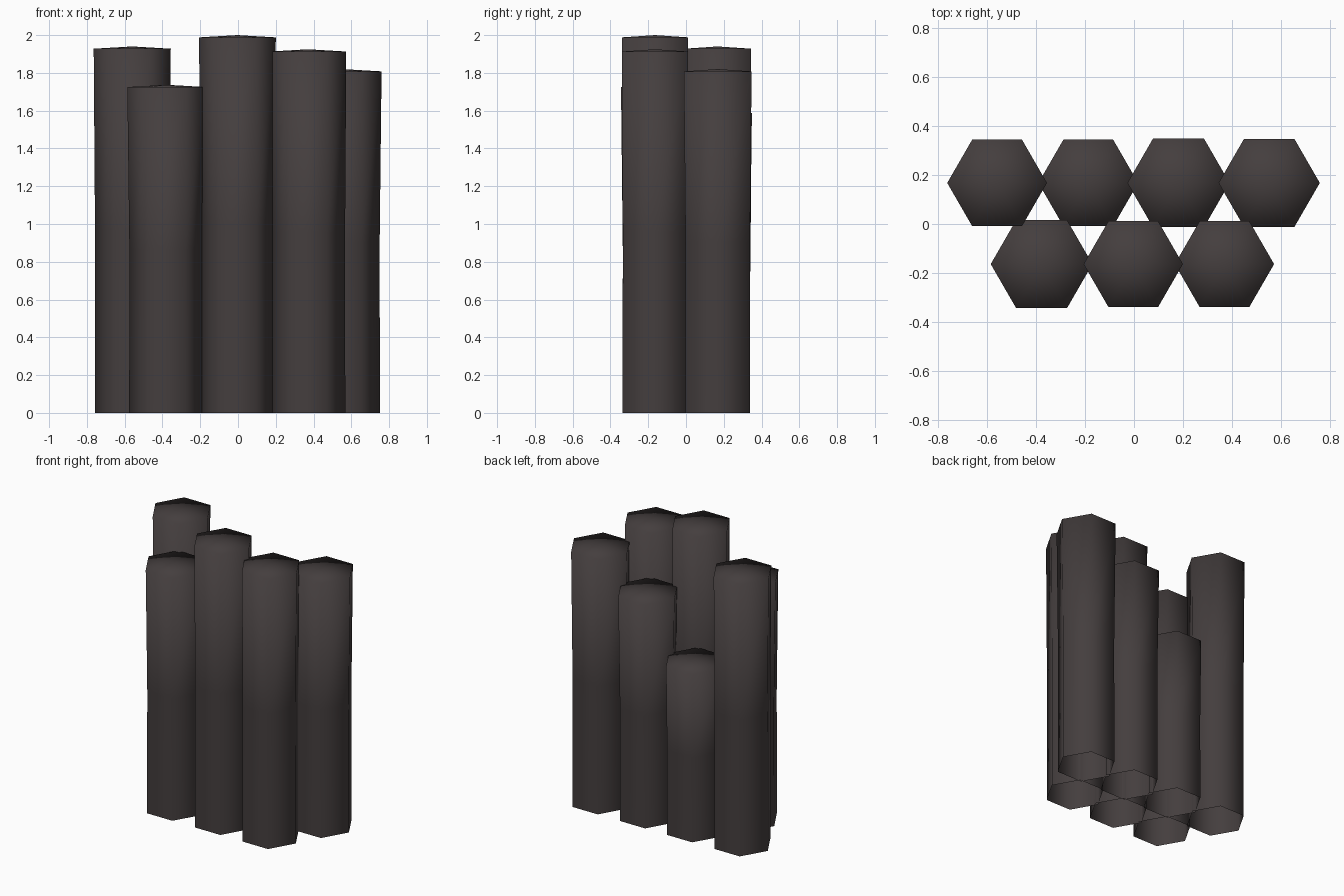
import bpy, bmesh, math

if "Cube" in bpy.data.objects:
    bpy.data.objects.remove(bpy.data.objects["Cube"])

# Dark stone colour shared by every column
stone = bpy.data.materials.new("dark_basalt")
stone.diffuse_color = (0.058, 0.048, 0.048, 1)
stone.use_nodes = True
stone.node_tree.nodes["Principled BSDF"].inputs["Base Color"].default_value = stone.diffuse_color


def hex_column(name, x, y, height, r_top):
    """Six-sided smooth column, open below, with a slightly domed cap."""
    bm = bmesh.new()
    rim = height - 0.012
    rings = []
    for z, r in ((0, 0.198), (rim * 0.5, 0.197), (rim, r_top)):
        rings.append([bm.verts.new((x + r * math.cos(i * math.pi / 3),
                                    y + r * math.sin(i * math.pi / 3), z))
                      for i in range(6)])
    apex = bm.verts.new((x, y, height))
    for i in range(6):
        j = (i + 1) % 6
        for low, high in zip(rings, rings[1:]):
            bm.faces.new((low[i], low[j], high[j], high[i]))
        bm.faces.new((rings[-1][i], rings[-1][j], apex))
    for f in bm.faces:
        f.smooth = True
    mesh = bpy.data.meshes.new(name)
    bm.to_mesh(mesh)
    bm.free()
    mesh.materials.append(stone)
    bpy.context.collection.objects.link(bpy.data.objects.new(name, mesh))


# Back row of four, left to right: x, height, top radius
for n, (x, h, r) in enumerate([(-0.56, 1.94, 0.204), (-0.187, 1.205, 0.204),
                               (0.182, 1.60, 0.209), (0.553, 1.82, 0.207)]):
    hex_column(f"back_column_{n + 1}", x, 0.168, h, r)

# Front row of three
for n, (x, h, r) in enumerate([(-0.378, 1.737, 0.208), (-0.003, 2.0, 0.203),
                               (0.370, 1.925, 0.203)]):
    hex_column(f"front_column_{n + 1}", x, -0.164, h, r)
